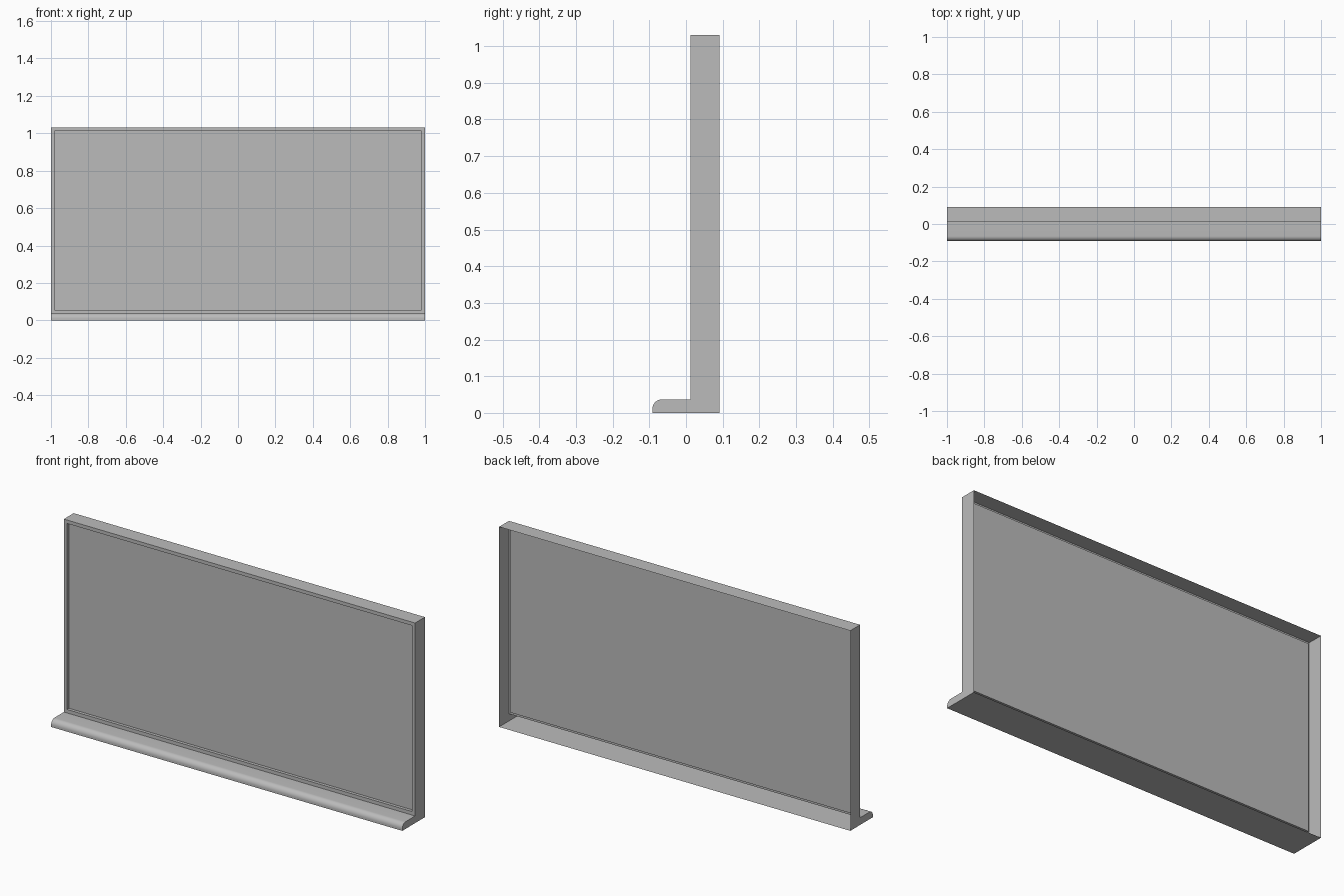
import bpy
import bmesh
import math

cube = bpy.data.objects.get("Cube")
if cube:
    bpy.data.objects.remove(cube, do_unlink=True)

HALF_WIDTH = 1.0
BACK, FRONT, LIP = 0.092, 0.012, -0.092
TOP, TRAY_TOP = 1.03, 0.037
RADIUS, STEPS = 0.027, 8
BORDER, RECESS = 0.018, 0.016

grey = bpy.data.materials.new("plain grey")
grey.use_nodes = True
colour = (0.5, 0.5, 0.5, 1)
grey.diffuse_color = colour
grey.node_tree.nodes["Principled BSDF"].inputs["Base Color"].default_value = colour

# Side profile: top back edge, down the front, round the tray lip, along the base
profile = [(BACK, TOP), (FRONT, TOP), (FRONT, TRAY_TOP)]
for i in range(STEPS + 1):
    a = math.pi / 2 * (1 + i / STEPS)
    profile.append((LIP + RADIUS + RADIUS * math.cos(a),
                    TRAY_TOP - RADIUS + RADIUS * math.sin(a)))
profile += [(LIP, 0), (FRONT, 0), (BACK, 0)]

# Thin shell, open at the back and hollow inside the tray
bm = bmesh.new()
left, right = [[bm.verts.new((x, y, z)) for y, z in profile]
               for x in (HALF_WIDTH, -HALF_WIDTH)]
strips = [bm.faces.new((left[i], left[i + 1], right[i + 1], right[i]))
          for i in range(len(profile) - 1)]
bm.faces.new(left)
bm.faces.new(right[::-1])
bmesh.ops.recalc_face_normals(bm, faces=bm.faces[:])
panel = strips[1]
if panel.normal.y > 0:
    bmesh.ops.reverse_faces(bm, faces=bm.faces[:])

# Front panel: narrow border, then a recessed board
bmesh.ops.inset_region(bm, faces=[panel], thickness=BORDER, use_even_offset=True)
moved = bmesh.ops.extrude_discrete_faces(bm, faces=[panel])["faces"]
bmesh.ops.translate(bm, verts=moved[0].verts[:], vec=(0, RECESS, 0))

mesh = bpy.data.meshes.new("board_shell")
bm.to_mesh(mesh)
bm.free()
mesh.materials.append(grey)
board = bpy.data.objects.new("board_with_tray", mesh)
bpy.context.collection.objects.link(board)

bpy.ops.object.select_all(action="DESELECT")
board.select_set(True)
bpy.context.view_layer.objects.active = board
bpy.ops.object.shade_smooth_by_angle(angle=math.radians(30))
